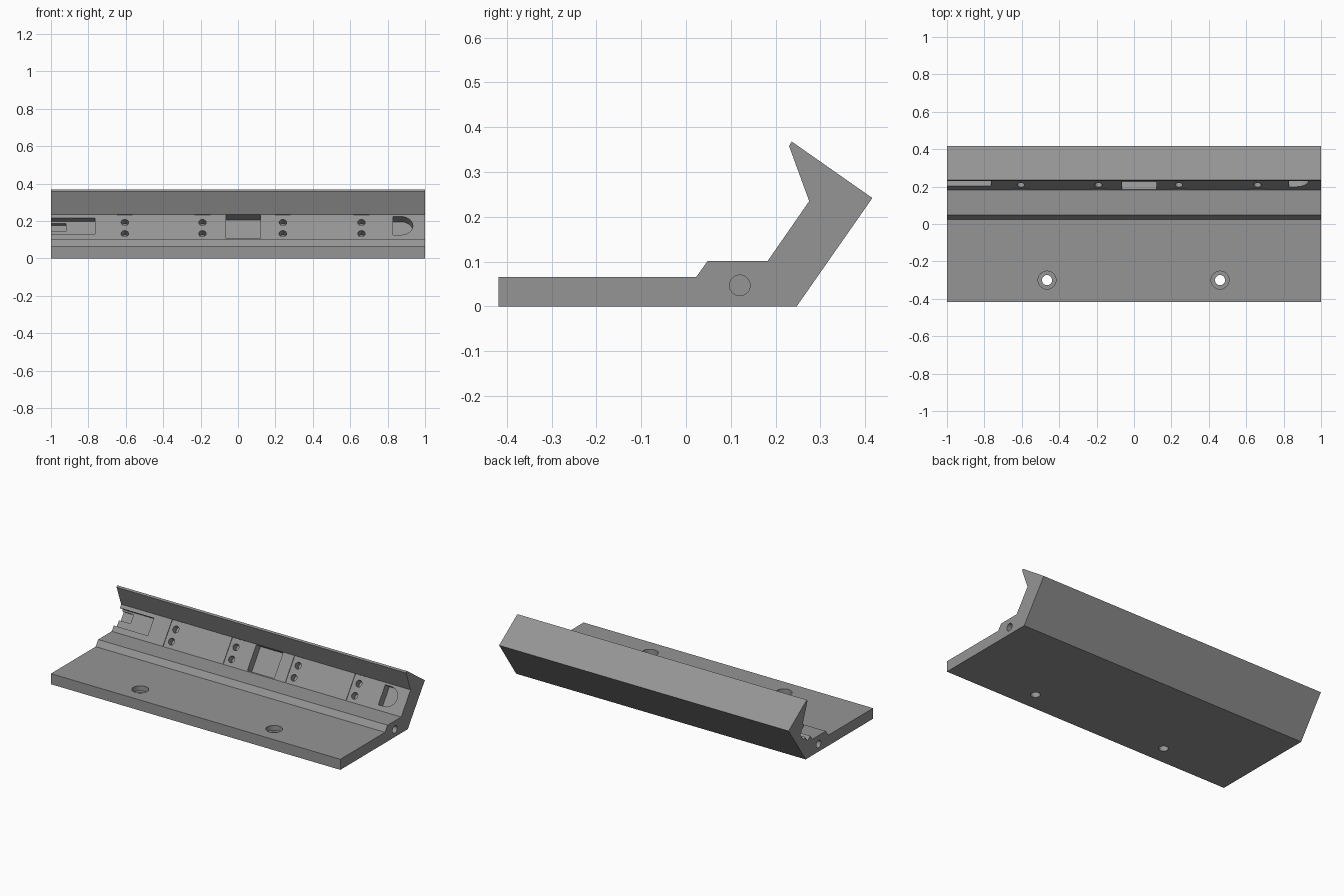
import bpy, bmesh, math
from mathutils import Matrix, Vector

if "Cube" in bpy.data.objects:
    bpy.data.objects.remove(bpy.data.objects["Cube"])

grey = bpy.data.materials.new("metal grey")
grey.diffuse_color = (0.30, 0.30, 0.30, 1)
grey.use_nodes = True
grey.node_tree.nodes["Principled BSDF"].inputs["Base Color"].default_value = grey.diffuse_color


def make_object(name, bm):
    bmesh.ops.recalc_face_normals(bm, faces=bm.faces)
    mesh = bpy.data.meshes.new(name)
    bm.to_mesh(mesh)
    bm.free()
    mesh.materials.append(grey)
    ob = bpy.data.objects.new(name, mesh)
    bpy.context.collection.objects.link(ob)
    return ob


# Bracket body: side profile (y, z) extruded along x
profile = [(-.418, 0), (-.418, .066), (.023, .066), (.048, .101), (.182, .101),
           (.275, .235), (.230, .358), (.236, .368), (.416, .242), (.247, 0)]
bm = bmesh.new()
face = bm.faces.new([bm.verts.new((-1, y, z)) for y, z in profile])
ext = bmesh.ops.extrude_face_region(bm, geom=[face])
bmesh.ops.translate(bm, vec=(2, 0, 0),
                    verts=[v for v in ext["geom"] if isinstance(v, bmesh.types.BMVert)])
body = make_object("bracket_body", bm)

# Local frame on the sloped wall: x along, y up the slope, z outward
up = Vector((0, .093, .134)).normalized()
out = Vector((1, 0, 0)).cross(up)
slope = Matrix((Vector((1, 0, 0)), up, out)).transposed().to_4x4()
slope.translation = (0, .182, .101)


def cut(bm):
    cutter = make_object("cutter", bm)
    cutter.hide_render = True
    mod = body.modifiers.new("cut", "BOOLEAN")
    mod.object, mod.solver = cutter, "EXACT"
    bpy.context.view_layer.objects.active = body
    bpy.ops.object.modifier_apply(modifier=mod.name)
    bpy.data.objects.remove(cutter)


def cut_box(x0, x1, s0, s1, depth):
    """Pocket in the sloped wall."""
    bm = bmesh.new()
    m = (slope @ Matrix.Translation(((x0 + x1) / 2, (s0 + s1) / 2, (.01 - depth) / 2))
         @ Matrix.Diagonal((x1 - x0, s1 - s0, depth + .01, 1)))
    bmesh.ops.create_cube(bm, size=1, matrix=m)
    cut(bm)


def cut_round(matrix, radius, length):
    bm = bmesh.new()
    bmesh.ops.create_cone(bm, cap_ends=True, segments=32, radius1=radius,
                          radius2=radius, depth=length, matrix=matrix)
    cut(bm)


# Shallow seats with two screw holes each
for x in (-.605, -.19, .24, .66):
    cut_box(x - .042, x + .042, .004, .1625, .004)
    for s in (.041, .114):
        cut_round(slope @ Matrix.Translation((x, s, -.015)), .02, .06)

# Centre pocket
cut_box(-.065, .12, .006, .1615, .05)

# Open pocket at the left end with a deeper notch
cut_box(-1.01, -.765, .035, .14, .035)
cut_box(-1.01, -.92, .075, .13, .055)

# Right pocket with one rounded end
bm = bmesh.new()
outline = [(.83, .15), (.83, .03)]
outline += [(.87 + .065 * math.cos(a), .09 + .06 * math.sin(a))
            for a in [math.radians(-90 + 15 * i) for i in range(13)]]
f = bm.faces.new([bm.verts.new(slope @ Vector((x, s, .01))) for x, s in outline])
ext = bmesh.ops.extrude_face_region(bm, geom=[f])
bmesh.ops.translate(bm, vec=out * -.06,
                    verts=[v for v in ext["geom"] if isinstance(v, bmesh.types.BMVert)])
cut(bm)

# Counterbored mounting holes in the base plate
for x in (-.465, .46):
    cut_round(Matrix.Translation((x, -.3, .03)), .027, .2)
    cut_round(Matrix.Translation((x, -.3, .065)), .048, .06)

# Blind bores in both ends
for x in (-1, 1):
    cut_round(Matrix.Translation((x, .12, .047)) @ Matrix.Rotation(math.pi / 2, 4, "Y"), .023, .4)

# Smooth bores, sharp edges
bpy.ops.object.select_all(action="DESELECT")
body.select_set(True)
bpy.context.view_layer.objects.active = body
bpy.ops.object.shade_smooth_by_angle(angle=math.radians(25))
